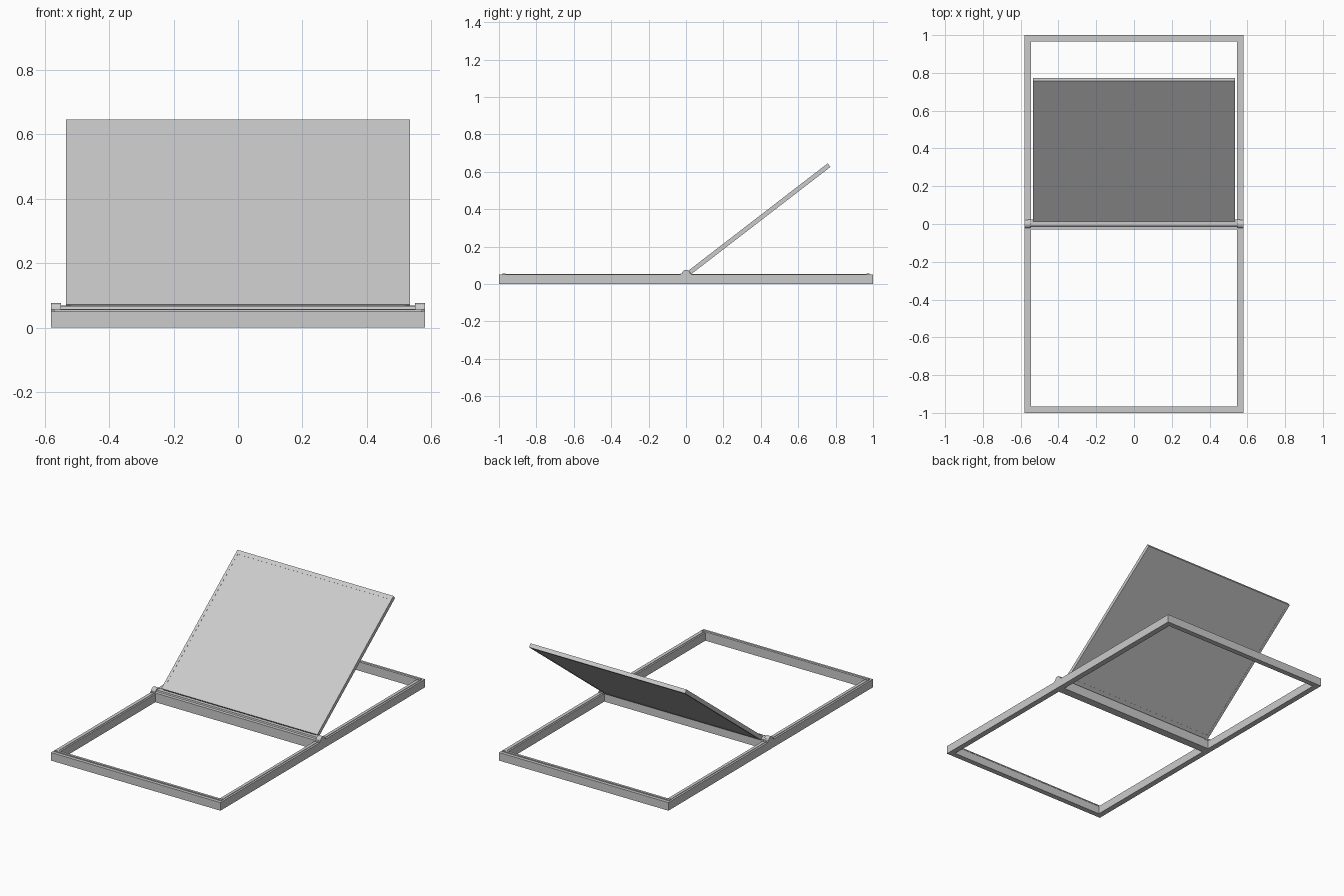
import bpy, bmesh, math
from mathutils import Matrix, Vector

if "Cube" in bpy.data.objects:
    bpy.data.objects.remove(bpy.data.objects["Cube"])

grey = bpy.data.materials.new("plain_grey")
grey.diffuse_color = (0.6, 0.6, 0.6, 1)
grey.use_nodes = True
grey.node_tree.nodes["Principled BSDF"].inputs["Base Color"].default_value = grey.diffuse_color


def finish(name, bm, matrix=None):
    bmesh.ops.recalc_face_normals(bm, faces=bm.faces[:])
    if matrix:
        bm.transform(matrix)
    me = bpy.data.meshes.new(name)
    bm.to_mesh(me)
    bm.free()
    me.materials.append(grey)
    ob = bpy.data.objects.new(name, me)
    bpy.context.collection.objects.link(ob)
    return ob


def box(name, lo, hi, matrix=None):
    bm = bmesh.new()
    bmesh.ops.create_cube(bm, size=1)
    lo, hi = Vector(lo), Vector(hi)
    for v in bm.verts:
        v.co = (lo + hi) / 2 + Vector(a * b for a, b in zip(v.co, hi - lo))
    return finish(name, bm, matrix)


def ring(name, x, y0, y1, wx, wy, z0, z1, matrix=None):
    """Rectangular frame with mitred corners."""
    bm = bmesh.new()
    loops = []
    for dx, dy, z in ((0, 0, z0), (0, 0, z1), (wx, wy, z1), (wx, wy, z0)):
        pts = ((-x + dx, y0 + dy), (x - dx, y0 + dy),
               (x - dx, y1 - dy), (-x + dx, y1 - dy))
        loops.append([bm.verts.new((px, py, z)) for px, py in pts])
    for i in range(4):
        a, b = loops[i], loops[(i + 1) % 4]
        for j in range(4):
            k = (j + 1) % 4
            bm.faces.new((a[j], a[k], b[k], b[j]))
    return finish(name, bm, matrix)


def extrude_x(name, profile, x0, x1):
    """Extrude a (y, z) profile along x."""
    bm = bmesh.new()
    face = bm.faces.new([bm.verts.new((x0, y, z)) for y, z in profile])
    ext = bmesh.ops.extrude_face_region(bm, geom=[face])
    moved = [g for g in ext["geom"] if isinstance(g, bmesh.types.BMVert)]
    bmesh.ops.translate(bm, verts=moved, vec=(x1 - x0, 0, 0))
    return finish(name, bm)


# Base frame with middle crossbar
ring("base_frame", 0.58, -1, 1, 0.035, 0.033, 0, 0.05)
box("crossbar", (-0.546, -0.03, 0), (0.546, 0.02, 0.05))

# Seal beads on the frame top
for s in (-1, 1):
    side = "front" if s < 0 else "back"
    y = sorted((s * 0.965, s * 0.98))
    box(side + "_bead", (-0.57, y[0], 0.049), (0.57, y[1], 0.056))
    x = sorted((s * 0.555, s * 0.568))
    box(("left" if s < 0 else "right") + "_bead",
        (x[0], -0.966, 0.049), (x[1], 0.966, 0.053))

# Hinge rail on the crossbar, stepped
extrude_x("hinge_rail", [(-0.03, 0.049), (-0.03, 0.057), (-0.012, 0.058),
                         (-0.010, 0.067), (0.012, 0.067), (0.02, 0.058),
                         (0.02, 0.049)], -0.55, 0.55)

# Domed hinge brackets at both ends
dome = [(-0.03, 0.049), (-0.03, 0.055)]
for i in range(9):
    a = math.pi * (1 - i / 8)
    dome.append((0.022 * math.cos(a), 0.056 + 0.02 * math.sin(a)))
dome += [(0.03, 0.055), (0.03, 0.049)]
for s, n in ((-1, "left"), (1, "right")):
    x0, x1 = sorted((s * 0.549, s * 0.58))
    extrude_x(n + "_hinge_bracket", dome, x0, x1)

# Tilted panel: thin rim around a very slightly recessed sheet
tilt = Matrix.Translation((0, 0.02, 0.062)) @ Matrix.Rotation(math.radians(37.6), 4, 'X')
ring("panel_rim", 0.534, 0, 0.94, 0.016, 0.025, -0.012, 0.012, tilt)
box("panel_sheet", (-0.52, 0.02, -0.011), (0.52, 0.92, 0.0112), tilt)

# Hinge pins linking panel and brackets
for s, n in ((-1, "left"), (1, "right")):
    bm = bmesh.new()
    bmesh.ops.create_cone(bm, cap_ends=True, segments=16, radius1=0.008,
                          radius2=0.008, depth=0.04)
    finish(n + "_hinge_pin", bm, Matrix.Translation((s * 0.54, 0.016, 0.06))
           @ Matrix.Rotation(math.pi / 2, 4, 'Y'))
